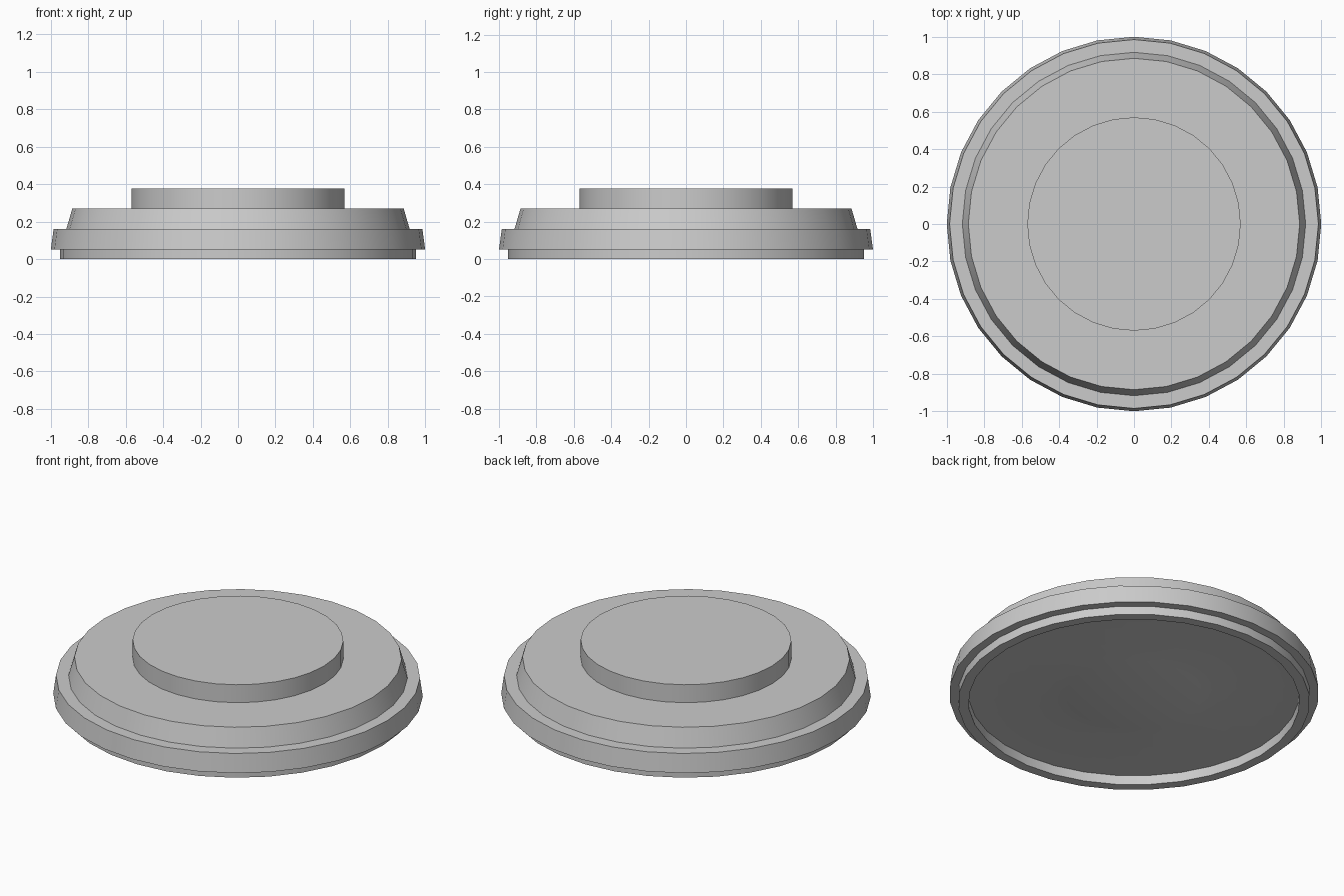
import bpy, bmesh, math

cube = bpy.data.objects.get("Cube")
if cube:
    bpy.data.objects.remove(cube, do_unlink=True)

SIDES = 32

grey = bpy.data.materials.new("plain grey")
grey.use_nodes = True
grey.diffuse_color = (0.6, 0.6, 0.6, 1)
grey.node_tree.nodes["Principled BSDF"].inputs["Base Color"].default_value = (0.6, 0.6, 0.6, 1)


def lathe(name, profile, closed=False):
    """Spin a (radius, height) profile about z."""
    bm = bmesh.new()
    verts = [bm.verts.new((r, 0, z)) for r, z in profile]
    edges = [bm.edges.new(pair) for pair in zip(verts, verts[1:])]
    if closed:
        edges.append(bm.edges.new((verts[-1], verts[0])))
    bmesh.ops.spin(bm, geom=verts + edges, cent=(0, 0, 0), axis=(0, 0, 1),
                   angle=math.tau, steps=SIDES, use_duplicate=False)
    bmesh.ops.remove_doubles(bm, verts=bm.verts, dist=0.0005)
    bmesh.ops.recalc_face_normals(bm, faces=bm.faces)
    mesh = bpy.data.meshes.new(name)
    bm.to_mesh(mesh)
    bm.free()
    mesh.materials.append(grey)
    obj = bpy.data.objects.new(name, mesh)
    bpy.context.collection.objects.link(obj)
    bpy.ops.object.select_all(action="DESELECT")
    obj.select_set(True)
    bpy.context.view_layer.objects.active = obj
    bpy.ops.object.shade_smooth_by_angle(angle=math.radians(30))
    return obj


# Lid body: sloped crown, tapered rim, underside with a shallow central bulge
CEILING, BULGE_R, BULGE_H = 0.056, 0.46, 0.03
bulge = [(BULGE_R * t, CEILING - BULGE_H * (1 - t * t))
         for t in (1, 0.8, 0.6, 0.4, 0.2, 0)]
lathe("lid_body", [(0, 0.27), (0.885, 0.27), (0.917, 0.16), (0.985, 0.16),
                   (1, 0.05), (0.92, 0.05), (0.92, CEILING)] + bulge)

# Sealing lip below the rim
lathe("sealing_lip", [(0.952, 0.07), (0.952, 0), (0.896, 0), (0.896, 0.07)], closed=True)

# Low round grip on top
lathe("grip", [(0, 0.377), (0.57, 0.377), (0.57, 0.265), (0, 0.265)])
